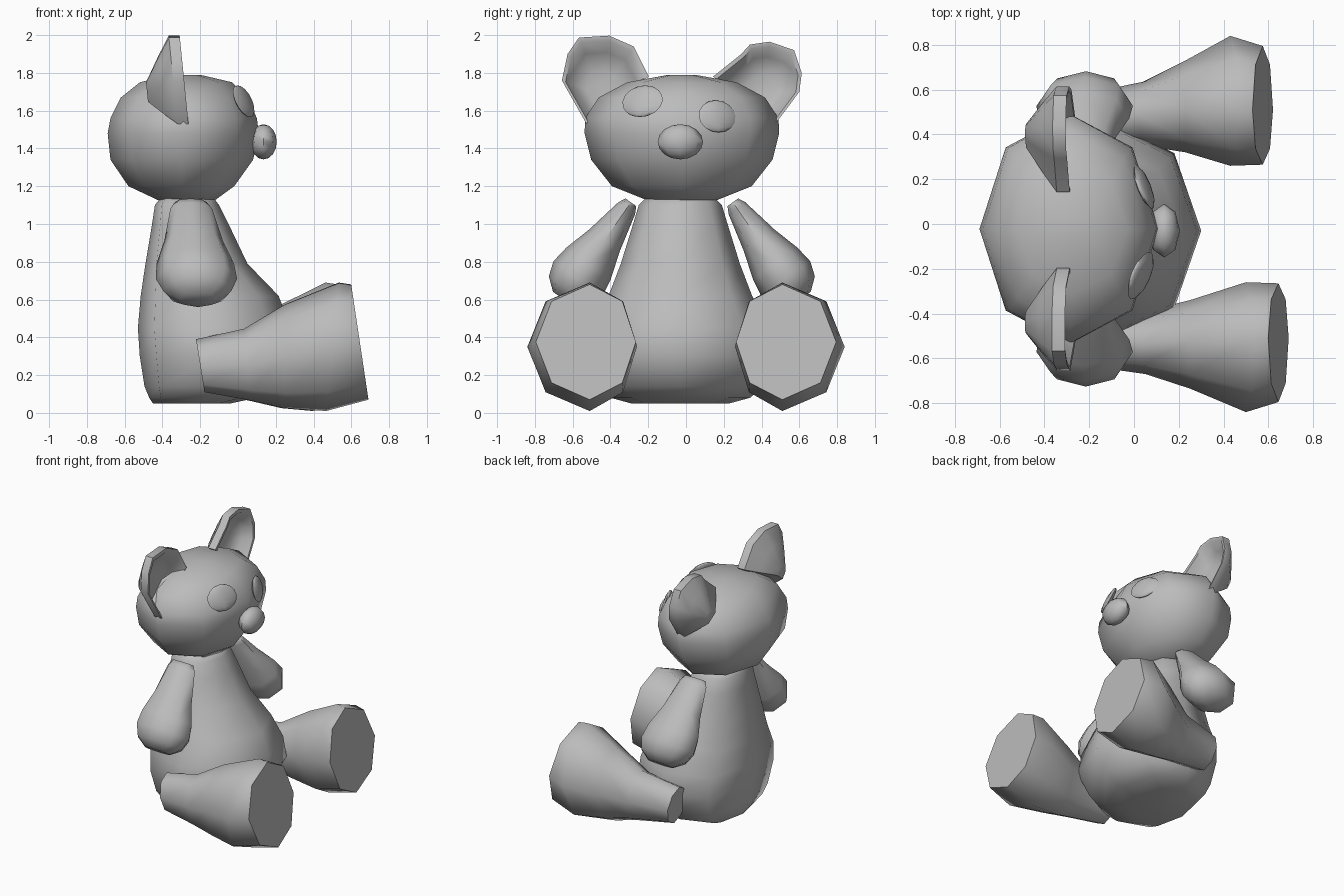
import bpy
import bmesh
from math import cos, sin, pi
from mathutils import Vector, Matrix

cube = bpy.data.objects.get("Cube")
if cube:
    bpy.data.objects.remove(cube, do_unlink=True)

grey = bpy.data.materials.new("plain_grey")
grey.use_nodes = True
COLOUR = (0.5, 0.5, 0.5, 1)
grey.diffuse_color = COLOUR
grey.node_tree.nodes["Principled BSDF"].inputs["Base Color"].default_value = COLOUR

MID = -0.022  # the head and arms sit slightly off centre


def finish(bm, name, angle=68):
    """Turn a bmesh into a smooth-shaded object that keeps hard rims."""
    bmesh.ops.recalc_face_normals(bm, faces=bm.faces)
    mesh = bpy.data.meshes.new(name)
    bm.to_mesh(mesh)
    bm.free()
    mesh.materials.append(grey)
    obj = bpy.data.objects.new(name, mesh)
    bpy.context.collection.objects.link(obj)
    bpy.ops.object.select_all(action='DESELECT')
    obj.select_set(True)
    bpy.context.view_layer.objects.active = obj
    bpy.ops.object.shade_smooth_by_angle(angle=angle * pi / 180)


def loft(name, rings, angle=68):
    """Bridge successive point rings and cap both ends."""
    bm = bmesh.new()
    loops = [[bm.verts.new(p) for p in ring] for ring in rings]
    for a, b in zip(loops, loops[1:]):
        n = len(a)
        for i in range(n):
            j = (i + 1) % n
            bm.faces.new((a[i], a[j], b[j], b[i]))
    bm.faces.new(loops[0])
    bm.faces.new(loops[-1])
    finish(bm, name, angle)


def octagon(centre, u, v, u_back=1, corner=1):
    """Eight points spanned by two half-axes; the -u side may be
    shortened and its two corners pushed out."""
    c, u, v = Vector(centre), Vector(u), Vector(v)
    points = []
    for k in range(8):
        side = u * (u_back if 2 < k < 6 else 1)
        push = corner if k in (3, 5) else 1
        points.append(c + push * (side * cos(k * pi / 4) + v * sin(k * pi / 4)))
    return points


def stack(name, profile, y, corner=1):
    """Upright shape from (height, back x, front x, half width) rows."""
    loft(name, [octagon(((b + f) / 2, y, z), ((f - b) / 2, 0, 0), (0, w, 0), 1, corner)
                for z, b, f, w in profile])


def ball(name, centre, scale, normal=(1, 0, 0)):
    """Low-poly ellipsoid, with its x axis along the normal."""
    bm = bmesh.new()
    turn = Vector(normal).to_track_quat('X', 'Z').to_matrix().to_4x4()
    bmesh.ops.create_uvsphere(
        bm, u_segments=8, v_segments=8, radius=1,
        matrix=Matrix.Translation(centre) @ turn @ Matrix.Diagonal((*scale, 1)))
    finish(bm, name)


# Torso with a broad, boxy back, and head
stack("body", [
    (0.05, -0.45, -0.04, 0.26), (0.08, -0.47, 0.10, 0.37),
    (0.14, -0.495, 0.22, 0.43), (0.30, -0.52, 0.30, 0.49),
    (0.45, -0.53, 0.28, 0.47), (0.62, -0.515, 0.215, 0.38),
    (0.79, -0.49, 0.05, 0.315), (1.00, -0.455, -0.05, 0.25),
    (1.10, -0.44, -0.10, 0.22), (1.14, -0.41, -0.13, 0.18)], -0.03, 1.11)

stack("head", [
    (1.12, -0.41, -0.13, 0.17), (1.20, -0.58, -0.02, 0.37),
    (1.34, -0.675, 0.08, 0.48), (1.48, -0.69, 0.11, 0.515),
    (1.56, -0.675, 0.10, 0.512), (1.67, -0.62, 0.05, 0.44),
    (1.75, -0.52, -0.03, 0.29), (1.79, -0.36, -0.20, 0.07)], MID)

# Legs: (x, y, z, outer half, inner half, height half, lean) rings with flat soles
FOOT = [(0.50, 0.51, 0.35, 0.33, 0.25, 0.34, 0.10),
        (0.645, 0.51, 0.375, 0.285, 0.245, 0.305, -0.15)]
LEFT_HIP = [(-0.18, 0.465, 0.25, 0.11, 0.11, 0.14, -0.16),
            (0.11, 0.49, 0.255, 0.145, 0.14, 0.19, -0.10),
            (0.30, 0.51, 0.30, 0.22, 0.19, 0.275, 0.0)]
RIGHT_HIP = [(-0.20, 0.525, 0.25, 0.11, 0.11, 0.14, -0.16),
             (0.05, 0.53, 0.255, 0.14, 0.14, 0.19, -0.10),
             (0.25, 0.52, 0.30, 0.215, 0.18, 0.275, 0.0)]
for name, side, shift, hip in (("left_leg", 1, -0.07, LEFT_HIP),
                               ("right_leg", -1, 0, RIGHT_HIP)):
    loft(name, [octagon((x + shift, side * y, z), (0, side * outer, 0),
                        (lean * h, 0, h), inner / outer)
                for x, y, z, outer, inner, h, lean in hip + FOOT])

# Arms: narrow shoulders widening to rounded paws
ARM = [(0.0, 0.085, 0.035), (0.04, 0.11, 0.055), (0.25, 0.155, 0.10),
       (0.40, 0.205, 0.145), (0.50, 0.215, 0.16), (0.58, 0.18, 0.135),
       (0.635, 0.10, 0.07)]
for name, side in (("left_arm", 1), ("right_arm", -1)):
    loft(name, [octagon((-0.25 + 0.06 * t, MID + side * (0.27 + 0.56 * t), 1.115 - 0.81 * t),
                        (w, 0, 0), (0, side * 0.81 * d, 0.58 * d))
                for t, w, d in ARM])

# Ears: hollow cups with a narrow rim and a back that bulges low down
EAR_CUP = [(0.40, -0.37), (0.72, -0.335), (0.91, -0.265), (1.0, -0.262),
           (1.0, -0.32), (0.65, -0.388), (0.22, -0.465)]
LEFT_EAR = [(0.165, 1.78), (0.315, 1.90), (0.36, 1.95), (0.465, 1.965),
            (0.595, 1.92), (0.635, 1.80), (0.622, 1.70), (0.495, 1.53)]
RIGHT_EAR = [(0.175, 1.78), (0.255, 1.94), (0.385, 1.997), (0.545, 1.987),
             (0.605, 1.90), (0.635, 1.76), (0.505, 1.53)]
for name, side, outline in (("left_ear", 1, LEFT_EAR), ("right_ear", -1, RIGHT_EAR)):
    rings = []
    for s, x in EAR_CUP:
        points = [(0.42 + s * (y - 0.42), 1.68 + s * (z - 1.68)) for y, z in outline]
        rings.append([(x - 0.1 * (z - 1.53), MID + side * y, z) for y, z in points])
    loft(name, rings, 50)

# Face
ball("nose", (0.135, -0.03, 1.435), (0.07, 0.12, 0.093))
ball("left_eye", (0.045, 0.165, 1.57), (0.022, 0.105, 0.088), (0.9, 0.36, 0.25))
ball("right_eye", (0.03, -0.23, 1.65), (0.022, 0.115, 0.092), (0.85, -0.36, 0.42))
